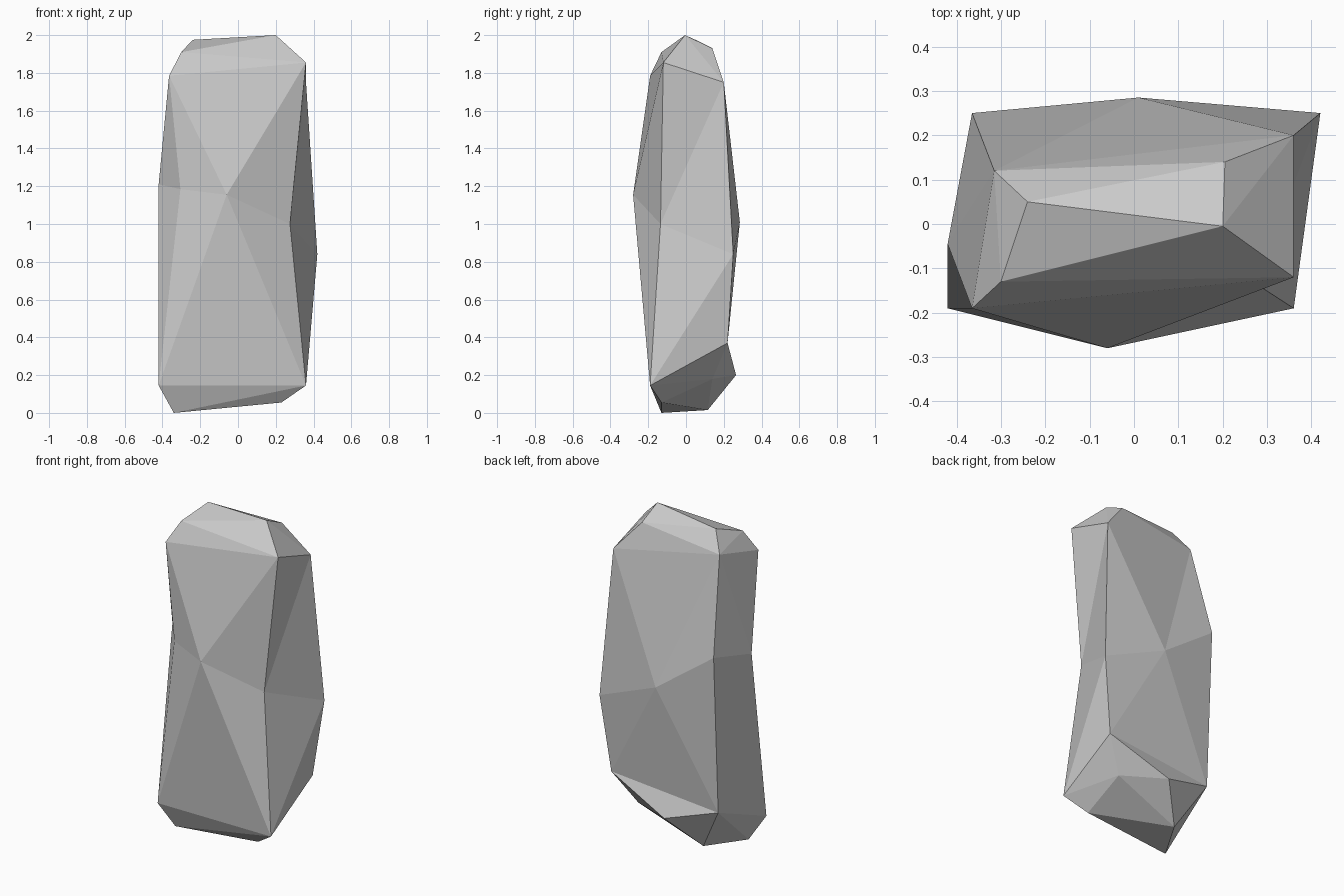
import bpy, bmesh

if "Cube" in bpy.data.objects:
    bpy.data.objects.remove(bpy.data.objects["Cube"])

bm = bmesh.new()

def ring(*points):
    return [bm.verts.new(p) for p in points]

# Rings run from the front left corner, counter-clockwise seen from above
shoulder = ring((-.365, -.19, 1.785), (.36, -.12, 1.855), (.36, .2, 1.75), (-.315, .12, 1.86))
waist = ring((-.305, -.19, 1.185), (-.06, -.28, 1.155), (.275, -.135, 1.0), (.42, .25, .84),
             (.01, .285, 1.01), (-.365, .25, 1.28), (-.42, -.045, 1.21))
hip = ring((-.42, -.19, .145), (.36, -.19, .145), (.36, .22, .37), (-.365, .205, .3))

# Chipped crown and base corners
crown = ring((-.3, -.13, 1.91), (.2, -.005, 2.0), (.205, .14, 1.93), (-.24, .05, 1.975))
base = ring((-.34, -.13, 0), (.23, -.13, .055), (.23, .14, .18), (-.035, .265, .2), (-.2, .115, .015))

def cap(rim, tips):
    """Convex end piece, left open where it meets the body."""
    bmesh.ops.convex_hull(bm, input=rim + tips)
    used = set(rim + tips)
    inner = [f for f in bm.faces if set(f.verts) <= used and all(v in rim for v in f.verts)]
    bmesh.ops.delete(bm, geom=inner, context='FACES')

def zip_band(rim, mid, steps):
    """Triangle band: w steps along the waist, r steps along the rim."""
    i = j = 0
    for s in steps:
        a, b = rim[i % len(rim)], mid[j % len(mid)]
        if s == 'w':
            j += 1
            c = mid[j % len(mid)]
        else:
            i += 1
            c = rim[i % len(rim)]
        bm.faces.new((a, b, c))

cap(shoulder, crown)
cap(hip, base)

# Faceted body, upper and lower halves
zip_band(shoulder, waist, "wrwrwwrwwrw")
zip_band(hip, waist, "wrwwrwrwwrw")

bmesh.ops.recalc_face_normals(bm, faces=bm.faces[:])
mesh = bpy.data.meshes.new("standing_rock")
bm.to_mesh(mesh)
bm.free()
bpy.context.collection.objects.link(bpy.data.objects.new("standing_rock", mesh))
